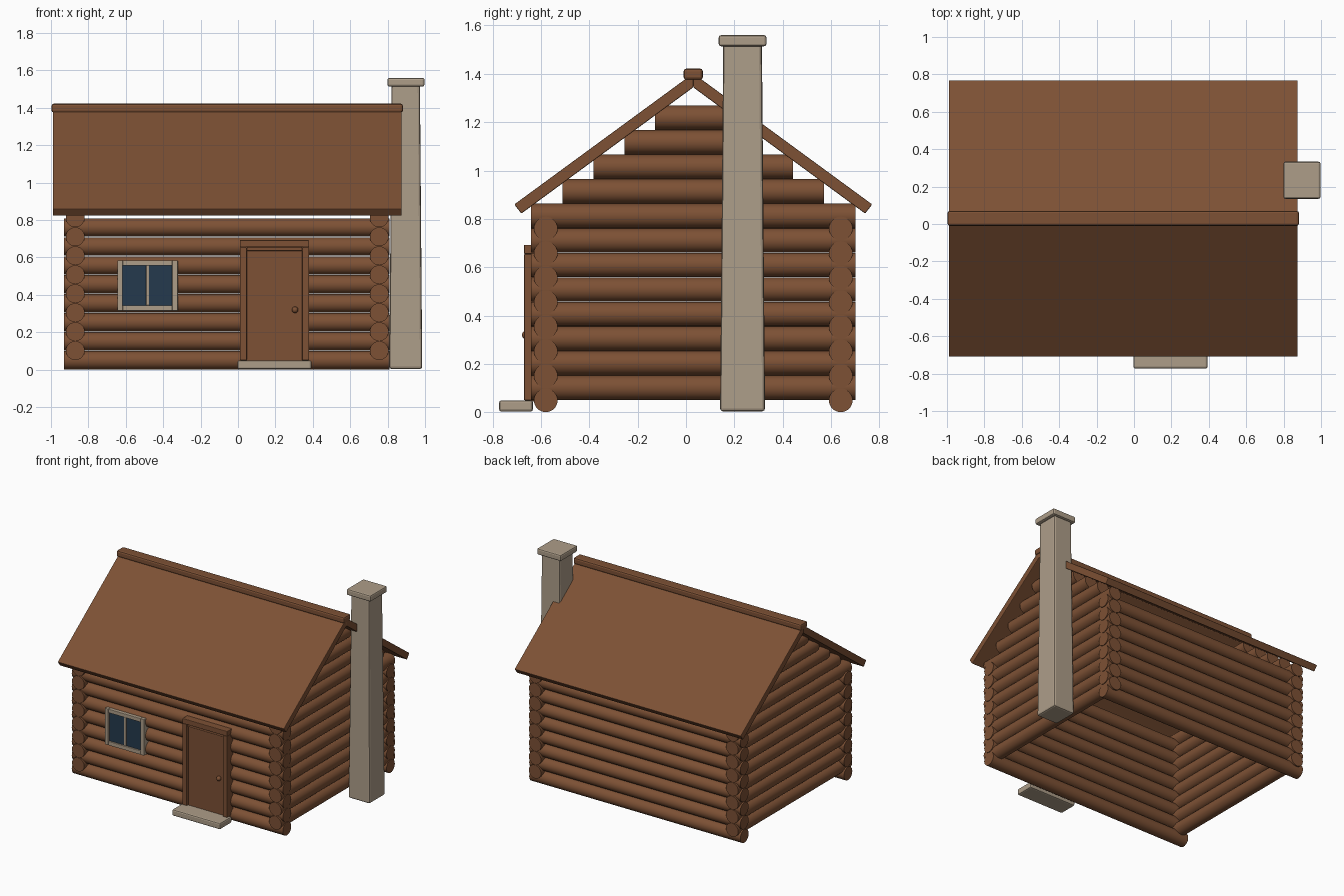
import bpy, bmesh, math
from mathutils import Matrix, Vector

if "Cube" in bpy.data.objects:
    bpy.data.objects.remove(bpy.data.objects["Cube"])


def material(name, rgb):
    m = bpy.data.materials.new(name)
    m.diffuse_color = (*rgb, 1)
    m.use_nodes = True
    m.node_tree.nodes["Principled BSDF"].inputs["Base Color"].default_value = m.diffuse_color
    return m


WOOD = material("brown wood", (0.205, 0.082, 0.035))
STONE = material("pale stone", (0.42, 0.34, 0.25))
GLASS = material("dark blue glass", (0.018, 0.042, 0.075))


def finish(bm, name, mat, bevel=0, smooth=False):
    mesh = bpy.data.meshes.new(name)
    bmesh.ops.recalc_face_normals(bm, faces=bm.faces)
    bm.to_mesh(mesh)
    bm.free()
    mesh.materials.append(mat)
    ob = bpy.data.objects.new(name, mesh)
    bpy.context.collection.objects.link(ob)
    if bevel:
        mod = ob.modifiers.new("soft edges", "BEVEL")
        mod.width = bevel
        mod.segments = 2
    if smooth:
        bpy.ops.object.select_all(action="DESELECT")
        ob.select_set(True)
        bpy.context.view_layer.objects.active = ob
        bpy.ops.object.shade_smooth_by_angle(angle=math.radians(40))
    return ob


def add_box(bm, x, y, z):
    size = [b - a for a, b in (x, y, z)]
    mid = [(a + b) / 2 for a, b in (x, y, z)]
    bmesh.ops.create_cube(bm, size=1, matrix=Matrix.Translation(mid) @ Matrix.Diagonal((*size, 1)))


def box(name, x, y, z, mat, bevel=0):
    bm = bmesh.new()
    add_box(bm, x, y, z)
    return finish(bm, name, mat, bevel)


def add_log(bm, a, b, r):
    a, b = Vector(a), Vector(b)
    rot = (b - a).to_track_quat("Z", "Y").to_matrix().to_4x4()
    bmesh.ops.create_cone(bm, cap_ends=True, segments=28, radius1=r, radius2=r,
                          depth=(b - a).length, matrix=Matrix.Translation((a + b) / 2) @ rot)


STEP = 0.1015
MID_Y = 0.03

# Front and back walls of stacked logs
for name, y in (("front_wall_logs", -0.58), ("back_wall_logs", 0.64)):
    bm = bmesh.new()
    for i in range(8):
        z = 0.05 + i * STEP
        add_log(bm, (-0.93, y, z), (0.81, y, z), 0.049)
    finish(bm, name, WOOD, smooth=True)

# Side walls, half a log higher, with shrinking gable logs on top
for name, x in (("left_wall_logs", -0.87), ("right_wall_logs", 0.755)):
    bm = bmesh.new()
    for i in range(12):
        z = 0.102 + i * STEP
        half = 0.67 if i < 8 else 0.54 - (i - 8) * 0.1275
        add_log(bm, (x, MID_Y - half, z), (x, MID_Y + half, z), 0.0505)
    finish(bm, name, WOOD, smooth=True)

# Two sloping roof slabs
for name, s in (("front_roof", -1), ("back_roof", 1)):
    bm = bmesh.new()
    profile = [(0, 1.402), (0.74, 0.86), (0.711, 0.822), (0, 1.344)]
    ends = [[bm.verts.new((x, MID_Y + s * y, z)) for y, z in profile] for x in (-0.99, 0.875)]
    bm.faces.new(ends[0])
    bm.faces.new(ends[1])
    for i in range(4):
        j = (i + 1) % 4
        bm.faces.new((ends[0][i], ends[0][j], ends[1][j], ends[1][i]))
    finish(bm, name, WOOD, 0.004)
box("ridge_beam", (-0.997, 0.882), (-0.01, 0.07), (1.375, 1.422), WOOD, 0.012)

# Tapered chimney with cap
chimney = box("chimney", (0.809, 0.985), (0.141, 0.327), (0.004, 1.525), STONE, 0.012)
for v in chimney.data.vertices:
    if v.co.z > 1:
        v.co.x = 0.897 + (v.co.x - 0.897) * 0.86
        v.co.y = 0.234 + (v.co.y - 0.234) * 0.86
box("chimney_cap", (0.799, 0.997), (0.135, 0.333), (1.514, 1.56), STONE, 0.01)

# Door with frame, knob and doorstep
box("door_panel", (0.04, 0.35), (-0.652, -0.6), (0.045, 0.642), WOOD)
bm = bmesh.new()
add_box(bm, (0.01, 0.047), (-0.67, -0.6), (0.05, 0.655))
add_box(bm, (0.343, 0.38), (-0.67, -0.6), (0.05, 0.655))
add_box(bm, (0.01, 0.38), (-0.67, -0.6), (0.655, 0.693))
add_box(bm, (0.047, 0.343), (-0.66, -0.6), (0.635, 0.655))
finish(bm, "door_frame", WOOD, 0.004)
bm = bmesh.new()
bmesh.ops.create_uvsphere(bm, u_segments=16, v_segments=10, radius=0.017,
                          matrix=Matrix.Translation((0.305, -0.662, 0.32)))
finish(bm, "door_knob", WOOD, smooth=True)
box("doorstep", (-0.003, 0.393), (-0.773, -0.633), (0.003, 0.05), STONE, 0.01)

# Window frame, mullion and glass
bm = bmesh.new()
add_box(bm, (-0.645, -0.617), (-0.646, -0.58), (0.315, 0.585))
add_box(bm, (-0.352, -0.322), (-0.646, -0.58), (0.315, 0.585))
add_box(bm, (-0.617, -0.352), (-0.646, -0.58), (0.315, 0.344))
add_box(bm, (-0.617, -0.352), (-0.646, -0.58), (0.557, 0.585))
add_box(bm, (-0.491, -0.475), (-0.642, -0.58), (0.344, 0.557))
finish(bm, "window_frame", STONE, 0.003)
box("window_glass", (-0.625, -0.345), (-0.634, -0.59), (0.335, 0.565), GLASS)
